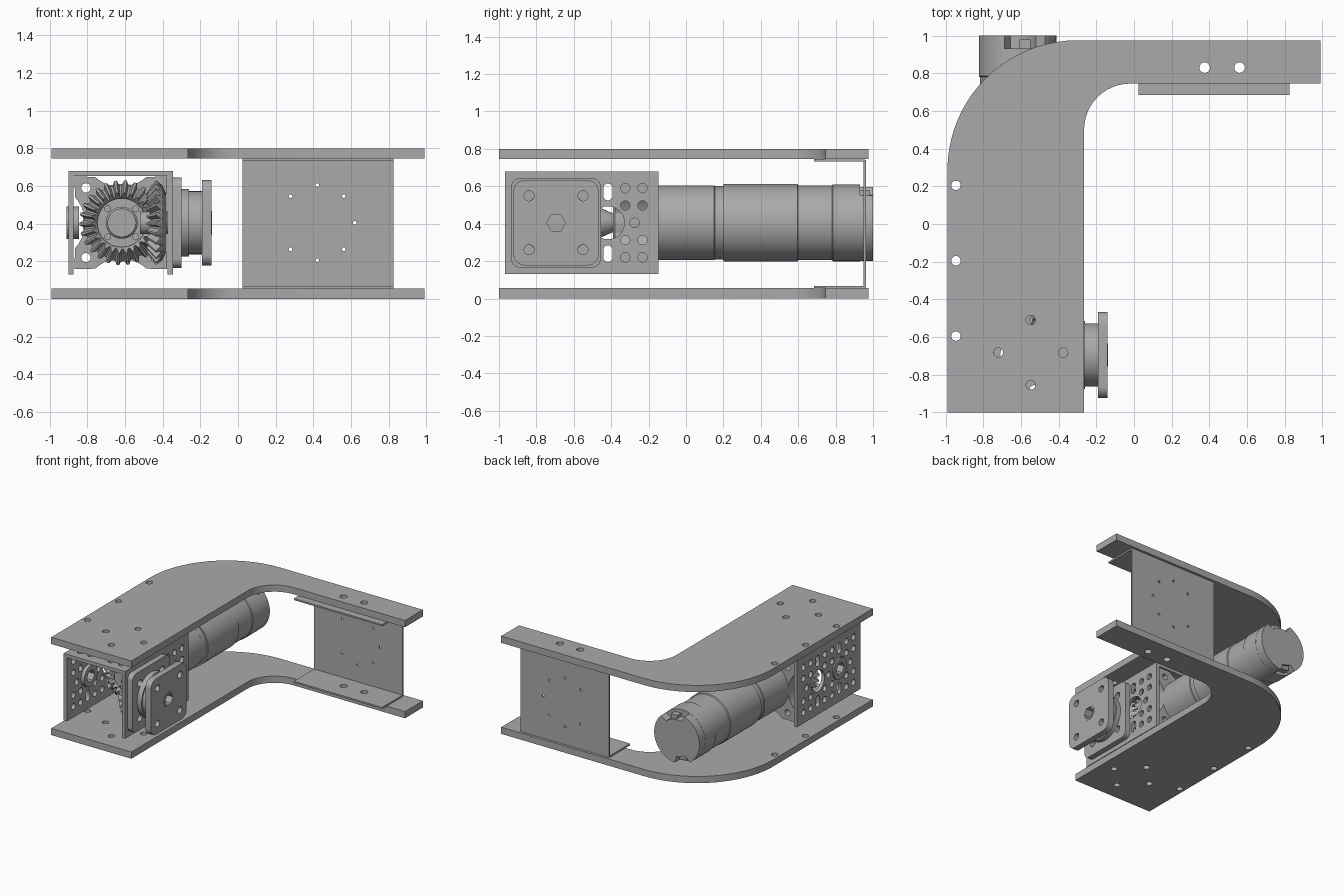
import bpy, bmesh
from math import cos, sin, pi, radians

if "Cube" in bpy.data.objects:
    bpy.data.objects.remove(bpy.data.objects["Cube"])

GREY = (0.40, 0.40, 0.40, 1)
metal = bpy.data.materials.new("grey_metal")
metal.use_nodes = True
metal.diffuse_color = GREY
metal.node_tree.nodes["Principled BSDF"].inputs["Base Color"].default_value = GREY

AXIS_Y, AXIS_Z, MOTOR_X = -0.695, 0.405, -0.617   # output and motor axes


def place(p, axis):
    """Turn (u, v, along) into x, y, z for a part facing the given axis."""
    u, v, w = p
    return {"x": (w, u, v), "y": (u, w, v), "z": (u, v, w)}[axis]


def finish(name, mesh, axis):
    bm = bmesh.new()
    bm.from_mesh(mesh)
    for v in bm.verts:
        v.co = place(v.co, axis)
    bmesh.ops.remove_doubles(bm, verts=bm.verts, dist=1e-5)
    bmesh.ops.recalc_face_normals(bm, faces=bm.faces)
    for f in bm.faces:
        f.smooth = True
        f.material_index = 0
    bm.to_mesh(mesh)
    bm.free()
    mesh.set_sharp_from_angle(angle=radians(30))
    mesh.materials.clear()
    mesh.materials.append(metal)
    mesh.name = name
    obj = bpy.data.objects.new(name, mesh)
    bpy.context.collection.objects.link(obj)
    return obj


def arc(cx, cy, r, a, b, n=12):
    return [(cx + r * cos(radians(a + (b - a) * i / n)),
             cy + r * sin(radians(a + (b - a) * i / n))) for i in range(n + 1)]


def circle(cx, cy, r, n=20):
    return arc(cx, cy, r, 0, 360, n)[:-1]


def slot(cx, cy, r, stretch):
    return [(x, y + (stretch if y > cy else -stretch)) for x, y in circle(cx, cy, r, 18)]


def rect(u0, u1, v0, v1, r=0):
    if not r:
        return [(u0, v0), (u1, v0), (u1, v1), (u0, v1)]
    return (arc(u1 - r, v1 - r, r, 0, 90, 6) + arc(u0 + r, v1 - r, r, 90, 180, 6)
            + arc(u0 + r, v0 + r, r, 180, 270, 6) + arc(u1 - r, v0 + r, r, 270, 360, 6))


def plate(name, outline, holes, w0, w1, axis):
    """Extruded outline with holes."""
    curve = bpy.data.curves.new(name, "CURVE")
    curve.dimensions = "2D"
    curve.fill_mode = "BOTH"
    curve.extrude = (w1 - w0) / 2
    for loop in [outline] + holes:
        s = curve.splines.new("POLY")
        s.points.add(len(loop) - 1)
        for p, (u, v) in zip(s.points, loop):
            p.co = (u, v, 0, 1)
        s.use_cyclic_u = True
    tmp = bpy.data.objects.new(name + "_curve", curve)
    bpy.context.collection.objects.link(tmp)
    bpy.context.view_layer.update()
    deps = bpy.context.evaluated_depsgraph_get()
    mesh = bpy.data.meshes.new_from_object(tmp.evaluated_get(deps))
    bpy.data.objects.remove(tmp)
    bpy.data.curves.remove(curve)
    for v in mesh.vertices:
        v.co.z += (w0 + w1) / 2
    return finish(name, mesh, axis)


def skin(name, rings, axis):
    """Closed solid through equal-sized rings of points."""
    bm = bmesh.new()
    loops = [[bm.verts.new(p) for p in ring] for ring in rings]
    n = len(loops[0])
    for a, b in zip(loops, loops[1:]):
        for i in range(n):
            j = (i + 1) % n
            bm.faces.new((a[i], a[j], b[j], b[i]))
    bm.faces.new(loops[0])
    bm.faces.new(loops[-1])
    mesh = bpy.data.meshes.new(name)
    bm.to_mesh(mesh)
    bm.free()
    return finish(name, mesh, axis)


def lathe(name, profile, cu, cv, axis, n=48):
    return skin(name, [[(u, v, w) for u, v in circle(cu, cv, r, n)] for r, w in profile], axis)


def bevel_gear(name, cu, cv, back, way, axis, teeth=26):
    """Mitre gear whose teeth lean from its back face along way (+1 or -1)."""
    def ring(r, h, tooth):
        pts = []
        for i in range(teeth * 4):
            a = 2 * pi * i / (teeth * 4)
            t = tooth if i % 4 < 2 else 0
            pts.append((cu + (r + t) * cos(a), cv + (r + t) * sin(a), back + way * (h + t)))
        return pts
    skin(name, [ring(0.15, 0, 0), ring(0.195, 0.02, 0.01), ring(0.2, 0.03, 0.025),
                ring(0.14, 0.085, 0.02), ring(0.13, 0.07, 0)], axis)


# Two bent side plates
outline = ([(-0.99, -1), (-0.265, -1)] + arc(-0.02, 0.5, 0.245, 180, 90)
           + [(0.99, 0.745), (0.99, 0.975)] + arc(-0.3, 0.285, 0.69, 90, 180, 20))
arm_holes = [circle(x, 0.83, 0.028) for x in (0.375, 0.56)]
holes = arm_holes + [circle(-0.945, y, 0.025) for y in (0.205, -0.195, -0.595)]
holes += [circle(-0.548 + dx, -0.682 + dy, 0.025)
          for dx, dy in ((0.172, 0), (-0.172, 0), (0, 0.172), (0, -0.172))]
for name, z in (("lower_plate", 0), ("upper_plate", 0.745)):
    plate(name, outline, holes, z, z + 0.055, "z")

# Arm end bracket: web and two flanges
web_holes = [circle(0.42 + 0.2 * cos(pi / 4 * k), 0.405 + 0.2 * sin(pi / 4 * k), 0.01, 12)
             for k in range(8) if k != 4]
plate("bracket_web", rect(0.025, 0.825, 0.06, 0.74), web_holes, 0.948, 0.962, "y")
for name, z in (("bracket_lower_flange", 0.055), ("bracket_upper_flange", 0.732)):
    plate(name, rect(0.025, 0.825, 0.685, 0.955), arm_holes, z, z + 0.013, "z")


# Perforated gearbox channel
def channel_holes(centre):
    step, out = 0.0925, []
    for k in range(8):
        y = AXIS_Y + (k - 2) * step
        for s in (-1, 1):
            if k in (2, 5):
                out.append(slot(y, centre + s * 0.165, 0.025, 0.02))
            else:
                out += [circle(y, centre + s * step * m, 0.025, 16) for m in (1, 2)]
        if k in (2, 5):
            out.append(circle(y, centre, 0.088, 28))
    return out + [circle(AXIS_Y + d, centre, 0.025, 16) for d in (-0.143, 0.139, 0.42)]


side = rect(-0.968, -0.148, 0.13, 0.68)
plate("channel_left_wall", side, channel_holes(AXIS_Z), -0.9, -0.872, "x")
plate("channel_right_wall", side, channel_holes(AXIS_Z), -0.373, -0.345, "x")
top_holes = [[(u, y) for y, u in h] for h in channel_holes(MOTOR_X - 0.005)]
plate("channel_top", rect(-0.872, -0.373, -0.968, -0.148), top_holes, 0.652, 0.68, "z")

# Output stack: bearing block, hub steps, square flange, shaft stub, far bearing
hexagon = circle(AXIS_Y, AXIS_Z, 0.05, 6)


def square(half, r):
    return rect(AXIS_Y - half, AXIS_Y + half, AXIS_Z - half, AXIS_Z + half, r)


corner_holes = [circle(AXIS_Y + a, AXIS_Z + b, 0.027) for a in (-0.144, 0.144) for b in (-0.144, 0.144)]
plate("bearing_block", square(0.24, 0.05), [hexagon] + corner_holes, -0.345, -0.3, "x")
plate("output_flange", square(0.228, 0.06), [hexagon] + corner_holes, -0.19, -0.14, "x")
for name, r, x0, x1 in (("hub_base", 0.18, -0.3, -0.26), ("hub_neck", 0.168, -0.26, -0.19),
                        ("hub_ring", 0.062, -0.14, -0.137), ("shaft_stub", 0.06, -0.52, -0.345),
                        ("far_bearing", 0.086, -0.91, -0.845)):
    plate(name, circle(AXIS_Y, AXIS_Z, r, 40), [hexagon], x0, x1, "x")

# Meshing bevel gears; the output gear is cored by the shaft stub
bevel_gear("motor_gear", MOTOR_X, AXIS_Z, -0.47, -1, "y")
bevel_gear("output_gear", AXIS_Y, AXIS_Z, -0.38, -1, "x")
face_holes = [circle(MOTOR_X + 0.105 * cos(pi / 4 + pi / 2 * k),
                     AXIS_Z + 0.105 * sin(pi / 4 + pi / 2 * k), 0.016, 12) for k in range(4)]
plate("motor_gear_face", circle(MOTOR_X, AXIS_Z, 0.13, 40), face_holes, -0.55, -0.54, "y")
lathe("motor_gear_hub", [(0.05, -0.39), (0.085, -0.47), (0.085, -0.6), (0.075, -0.61)],
      MOTOR_X, AXIS_Z, "y", 32)

# Cross-shaped motor mount with concave sides
cross = []
for k in range(4):
    c, s = round(cos(pi / 2 * k)), round(sin(pi / 2 * k))
    for u, v in arc(0.39, 0, 0.2, 223, 137, 10) + [(0.245, 0.245)]:
        cross.append((MOTOR_X - 0.005 + u * c - v * s, AXIS_Z + u * s + v * c))
mount_holes = [circle(MOTOR_X - 0.005 + a, AXIS_Z + b, 0.025, 16)
               for a in (-0.185, 0.185) for b in (-0.185, 0.185)]
plate("motor_mount", cross, mount_holes, -0.38, -0.16, "y")

# Motor body in stepped bands
lathe("motor_body", [(0.19, -0.39), (0.2, -0.38), (0.2, 0.15), (0.196, 0.155), (0.196, 0.2),
                     (0.207, 0.2), (0.207, 0.595), (0.2, 0.6), (0.2, 0.78), (0.206, 0.785),
                     (0.206, 0.93)], MOTOR_X, AXIS_Z, "y", 64)


# Notched motor end cap with a terminal in each notch
def cap_radius(deg):
    return 0.15 if 45 < deg < 107 or 235 < deg < 275 else 0.205


cap = [(MOTOR_X + cap_radius(d) * cos(radians(d)), AXIS_Z + cap_radius(d) * sin(radians(d)))
       for d in range(0, 360, 5)]
plate("motor_end_cap", cap, [], 0.93, 1.0, "y")
for name, deg in (("upper_terminal", 76), ("lower_terminal", 255)):
    u = MOTOR_X + 0.16 * cos(radians(deg))
    v = AXIS_Z + 0.16 * sin(radians(deg))
    plate(name, rect(u - 0.03, u + 0.03, v - 0.02, v + 0.02), [], 0.93, 0.98, "y")
